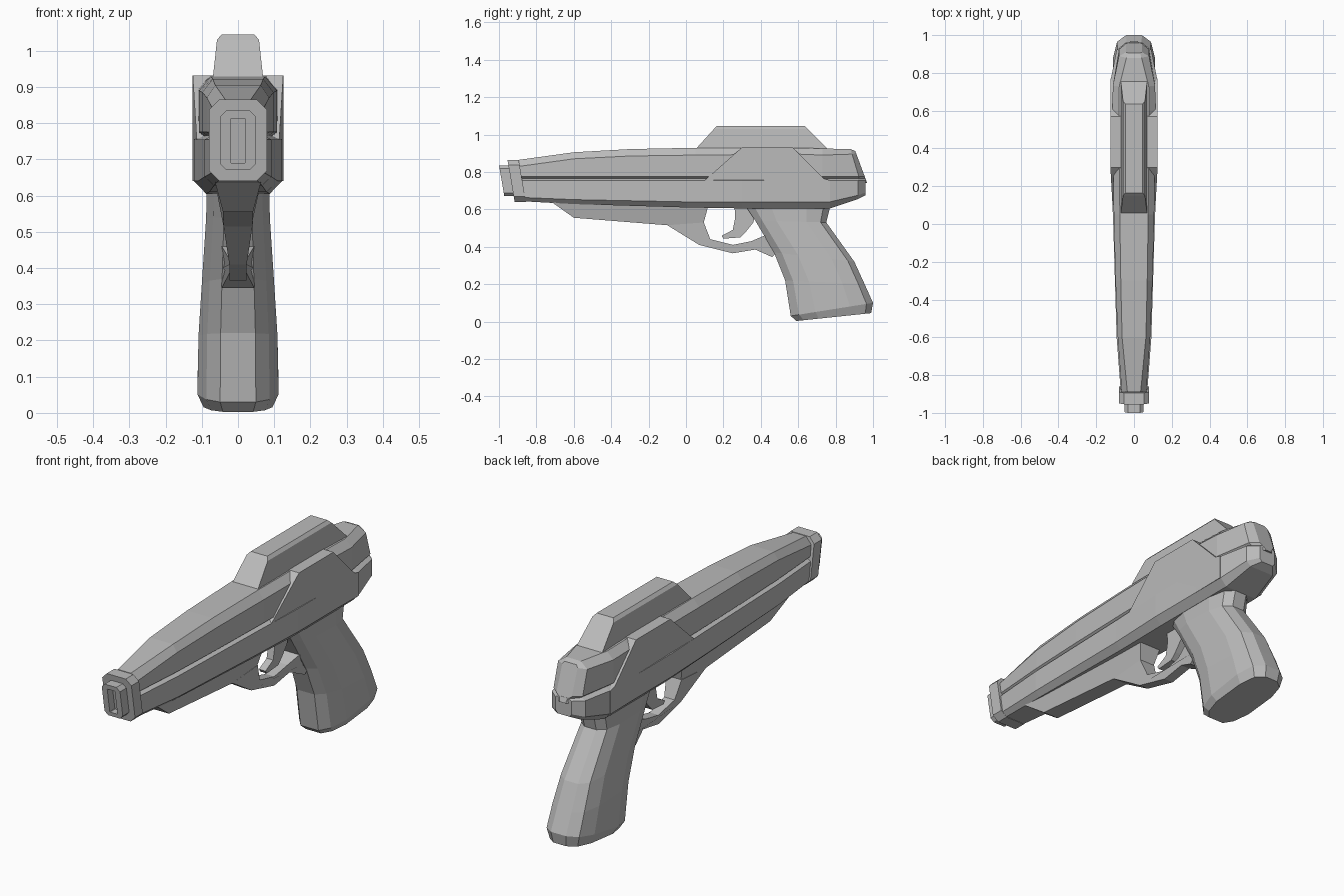
import bpy, bmesh

old = bpy.data.objects.get("Cube")
if old:
    bpy.data.objects.remove(old)

grey = bpy.data.materials.new("plain grey")
grey.use_nodes = True
COLOUR = (0.5, 0.5, 0.5, 1)
grey.diffuse_color = COLOUR
grey.node_tree.nodes["Principled BSDF"].inputs["Base Color"].default_value = COLOUR


def finish(name, bm):
    bmesh.ops.recalc_face_normals(bm, faces=bm.faces)
    mesh = bpy.data.meshes.new(name)
    bm.to_mesh(mesh)
    bm.free()
    mesh.materials.append(grey)
    obj = bpy.data.objects.new(name, mesh)
    bpy.context.collection.objects.link(obj)
    return obj


def loft(name, rings):
    """Skin a run of equal-length rings and cap both ends."""
    bm = bmesh.new()
    loops = [[bm.verts.new(p) for p in ring] for ring in rings]
    n = len(loops[0])
    for a, b in zip(loops, loops[1:]):
        for i in range(n):
            j = (i + 1) % n
            bm.faces.new((a[i], a[j], b[j], b[i]))
    bm.faces.new(loops[0])
    bm.faces.new(loops[-1])
    return finish(name, bm)


def mirrored(half):
    """Close a half section by mirroring it in x."""
    return half + [(-x, y, z) for x, y, z in reversed(half)]


def slab(name, profile, width):
    """Side profile of (y, z) points with a half width for each point."""
    return loft(name, [[(s * width(y, z), y, z) for y, z in profile] for s in (-1, 1)])


# Lower frame: y, half width, chamfer height, bottom height
lower = [(-0.89, .07, .664, .644), (-0.6, .092, .652, .628), (0, .11, .64, .61),
         (.3, .122, .64, .605), (.77, .122, .64, .605), (.92, .092, .675, .655),
         (.96, .045, .69, .675)]
loft("lower_frame", [mirrored([(w * .72, y, zb), (w, y, zc), (w, y, .755), (w - .02, y, .765)])
                     for y, w, zc, zb in lower])

# Upper shell: y, half width, top half width, chamfer height, top height, rear lean
upper = [(-0.89, .065, .035, .83, .865, 0), (-0.6, .086, .063, .87, .905, 0),
         (-0.3, .098, .07, .885, .922, 0), (.05, .107, .075, .89, .929, 0),
         (.6, .114, .08, .895, .929, 0), (.73, .112, .078, .89, .925, 0),
         (.88, .08, .04, .895, .922, .3), (.905, .042, .032, .9, .912, .37)]
loft("upper_shell", [mirrored([(x, y + (zt - z) * lean, z) for x, z in
                               ((w - .025, .74), (w - .02, .76), (w, .775), (w, zc), (wt, zt))])
                     for y, w, wt, zc, zt, lean in upper])

# Raised side plates, tapering in with the frame towards the front
slab("side_plates", [(.1, .64), (.1, .755), (.3, .932), (.57, .932), (.735, .765), (.77, .755), (.77, .64)],
     lambda y, z: .114 if y < .2 else .125)

# Sight block on top
loft("sight_block", [mirrored([(w, a, z), (w, b, z)]) for z, w, a, b in
                     ((.92, .07, .05, .76), (1.03, .058, .15, .65), (1.045, .045, .165, .635))])


# Muzzle pieces: chamfered rectangles leaning with the nose
def octagon(y, w, low, high, c):
    pts = [(w - c, low), (w, low + c), (w, high - c), (w - c, high)]
    return mirrored([(x, y + (.75 - z) * .17, z) for x, z in pts])


loft("muzzle_collar", [octagon(y, .08, .64, .865, .028) for y in (-.935, -.875)])
loft("muzzle_tip", [octagon(-.9, .05, .67, .835, .018), octagon(-.985, .05, .67, .835, .018),
                    octagon(-.985, .021, .69, .812, .002), octagon(-.945, .021, .69, .812, .002)])

# Tapered block below the barrel
slab("under_barrel", [(-.72, .64), (-.6, .555), (-.1, .515), (.095, .53), (.125, .64)],
     lambda y, z: .04 + max(0, z - .55) * .27)

# Trigger guard, narrow in the middle and flared where it meets the grip
slab("trigger_guard", [(-.1, .515), (.07, .41), (.25, .365), (.37, .385), (.46, .345), (.52, .4),
                       (.42, .46), (.35, .43), (.25, .41), (.13, .44), (.095, .53)],
     lambda y, z: .045 if y > .4 else .024 + max(0, z - .41) * .15)

# Trigger
slab("trigger", [(.26, .62), (.262, .55), (.25, .49), (.19, .458), (.2, .443), (.29, .45),
                 (.32, .48), (.36, .53), (.38, .62)], lambda y, z: .018)

# Grip: front y and z, rear y and z, half width
grip = [(.31, .63, .775, .63, .086), (.37, .54, .75, .53, .088), (.47, .37, .9, .32, .1),
        (.53, .22, .955, .2, .109), (.56, .03, 1, .1, .112), (.59, .003, .99, .045, .095)]
rings = []
for yf, zf, yr, zr, w in grip:
    half = [(x * w, yf + (yr - yf) * t, zf + (zr - zf) * t) for x, t in
            ((.44, 0), (.78, .1), (1, .3), (1, .72), (.8, .92), (.37, 1))]
    rings.append(mirrored(half))
loft("grip", rings)
